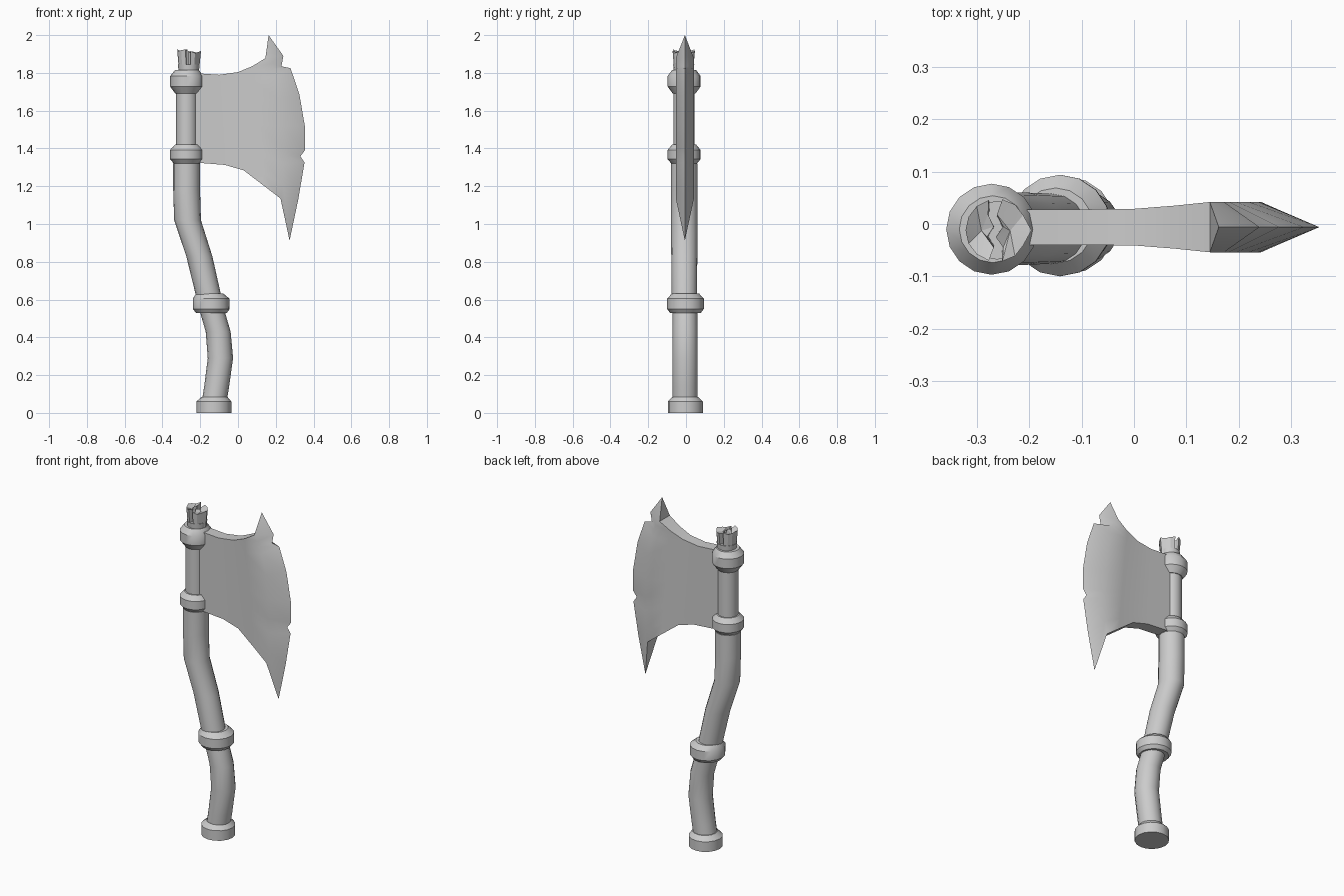
import bpy, bmesh, math
from math import cos, sin, pi

if "Cube" in bpy.data.objects:
    bpy.data.objects.remove(bpy.data.objects["Cube"])

SIDES = 16


def finish(bm, name, angle=35):
    bmesh.ops.recalc_face_normals(bm, faces=bm.faces)
    me = bpy.data.meshes.new(name)
    bm.to_mesh(me)
    bm.free()
    ob = bpy.data.objects.new(name, me)
    bpy.context.collection.objects.link(ob)
    bpy.ops.object.select_all(action='DESELECT')
    ob.select_set(True)
    bpy.context.view_layer.objects.active = ob
    bpy.ops.object.shade_smooth_by_angle(angle=math.radians(angle))
    return ob


def rings(name, sections, y, angle=35):
    """Stack of horizontal round sections (centre x, z, radius), capped."""
    bm = bmesh.new()
    loops = [[bm.verts.new((x + r * cos(2 * pi * i / SIDES), y + r * sin(2 * pi * i / SIDES), z))
              for i in range(SIDES)] for x, z, r in sections]
    for a, b in zip(loops, loops[1:]):
        for i in range(SIDES):
            j = (i + 1) % SIDES
            bm.faces.new((a[i], a[j], b[j], b[i]))
    bm.faces.new(loops[0][::-1])
    bm.faces.new(loops[-1])
    return finish(bm, name, angle)


# Handle: pommel, curved grip, curved shaft, neck
rings("pommel", [(-.128, 0, .093), (-.128, .06, .093), (-.124, .085, .068)], -.003)
rings("grip", [(-.124, .07, .066), (-.113, .14, .066), (-.093, .29, .067),
               (-.105, .43, .066), (-.137, .54, .066)], -.005)
rings("shaft", [(-.152, .60, .067), (-.158, .63, .067), (-.205, .83, .069),
                (-.267, 1.02, .071), (-.272, 1.18, .071), (-.272, 1.32, .071)], -.009)
rings("neck", [(-.272, 1.40, .056), (-.272, 1.70, .056)], -.01)

# Collars around the handle
rings("grip_collar", [(-.141, .53, .082), (-.141, .55, .097), (-.142, .605, .097),
                      (-.15, .632, .072)], -.003)
for label, z, h in (("lower", 1.31, .11), ("upper", 1.69, .125)):
    rings(label + "_collar", [(-.272, z, .06), (-.272, z + h * .3, .087),
                              (-.272, z + h * .75, .087), (-.27, z + h, .064)], -.01)

# Splintered handle end: stub and two halves with a jagged split
rings("stub", [(-.262, 1.80, .052), (-.262, 1.845, .056)], -.012)
CX, CY = -.262, -.012


def splinter(name, arc, crack, tops):
    bm = bmesh.new()
    pts = [(CX + r * cos(math.radians(a)), CY + r * sin(math.radians(a))) for a, r in arc] + crack
    low = [bm.verts.new((CX + (x - CX) * .85, CY + (y - CY) * .85, 1.815)) for x, y in pts]
    top = [bm.verts.new((x, y, tops[i % len(tops)])) for i, (x, y) in enumerate(pts)]
    mid = bm.verts.new((sum(p[0] for p in pts) / len(pts), sum(p[1] for p in pts) / len(pts), 1.90))
    for i in range(len(pts)):
        j = (i + 1) % len(pts)
        bm.faces.new((low[i], low[j], top[j], top[i]))
        bm.faces.new((top[i], top[j], mid))
    bm.faces.new(low[::-1])
    finish(bm, name, 20)


splinter("splinter_left", [(a, .06) for a in (105, 130, 155, 180, 205, 230, 255)],
         [(-.268, -.045), (-.281, -.025), (-.268, -.005), (-.279, .018)], (1.925, 1.915, 1.92))
splinter("splinter_right", [(-80, .06), (-55, .06), (-30, .058), (0, .066), (30, .058), (55, .06), (80, .06)],
         [(-.262, .018), (-.25, -.005), (-.264, -.025), (-.25, -.045)], (1.915, 1.905, 1.91))

# Blade: columns (top x, z, bottom x, z, half thickness) from handle to bevel
columns = [(-.25, 1.80, -.25, 1.327, .034), (-.1, 1.79, -.07, 1.313, .034), (0, 1.804, .03, 1.284, .035),
           (.077, 1.836, .135, 1.204, .041), (.145, 1.878, .225, 1.135, .048)]
# Cutting edge from upper horn tip to lower horn tip, with its nicks
edge = [(.162, 2), (.24, 1.89), (.23, 1.835), (.278, 1.825), (.325, 1.687), (.354, 1.517),
        (.354, 1.39), (.33, 1.358), (.352, 1.326), (.32, 1.135), (.273, .912)]
# Inner bevel line between the last column's ends
bevel_x = [.145, .172, .182, .195, .22, .238, .242, .243, .243, .238, .225]
bevel_z = [1.878, 1.85, 1.822, 1.78, 1.66, 1.515, 1.40, 1.36, 1.32, 1.21, 1.135]
N = len(edge)
YB = -.006

bm = bmesh.new()
rim = [bm.verts.new((x, YB, z)) for x, z in edge]
sides = []
for s in (-1, 1):
    grid = []
    for k, (tx, tz, bx, bz, h) in enumerate(columns):
        col = []
        for i in range(N):
            t = (columns[-1][1] - bevel_z[i]) / (columns[-1][1] - columns[-1][3])
            x, z = tx + (bx - tx) * t, tz + (bz - tz) * t
            if k == len(columns) - 1:
                x, z = bevel_x[i], bevel_z[i]
            col.append(bm.verts.new((x, YB + s * h, z)))
        grid.append(col)
    for a, b in zip(grid, grid[1:] + [rim]):
        for i in range(N - 1):
            bm.faces.new((a[i], a[i + 1], b[i + 1], b[i]))
    sides.append(grid)
front, back = sides
for i in (0, N - 1):
    for k in range(len(columns) - 1):
        bm.faces.new((front[k][i], front[k + 1][i], back[k + 1][i], back[k][i]))
    bm.faces.new((front[-1][i], rim[i], back[-1][i]))
for i in range(N - 1):
    bm.faces.new((front[0][i], front[0][i + 1], back[0][i + 1], back[0][i]))
finish(bm, "blade", 40)
